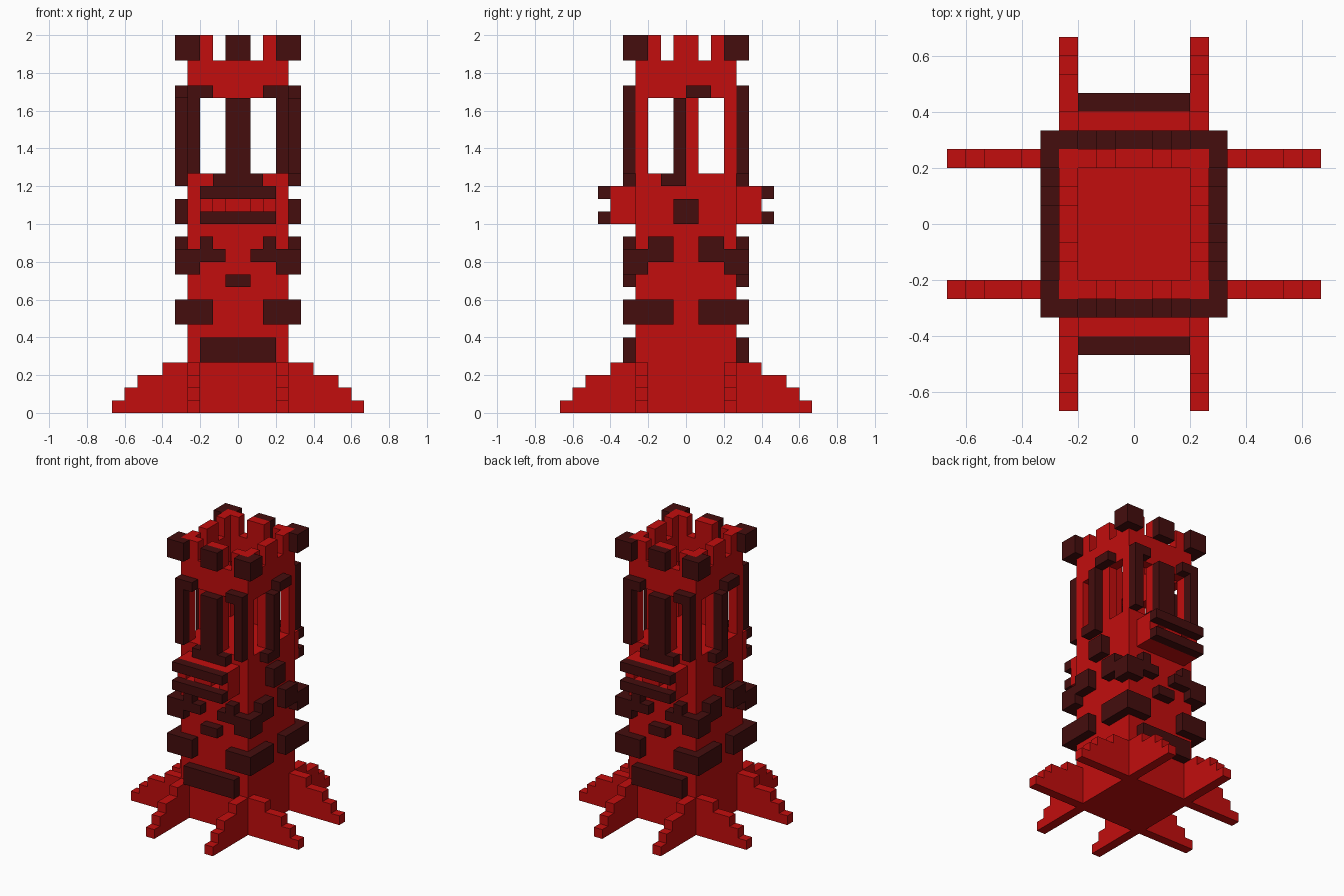
import bpy
import bmesh

if "Cube" in bpy.data.objects:
    bpy.data.objects.remove(bpy.data.objects["Cube"], do_unlink=True)

U = 2 / 30  # one block


def material(name, rgb):
    m = bpy.data.materials.new(name)
    m.use_nodes = True
    m.diffuse_color = (*rgb, 1)
    bsdf = m.node_tree.nodes["Principled BSDF"]
    bsdf.inputs["Base Color"].default_value = (*rgb, 1)
    bsdf.inputs["Roughness"].default_value = 0.8
    return m


RED = material("bright red", (0.54, 0.004, 0.004))
DARK = material("dark maroon", (0.058, 0.004, 0.004))

ONE = [(1, 1)]
HALF_TURN = [(1, 1), (-1, -1)]
FOUR = [(1, 1), (-1, 1), (1, -1), (-1, -1)]


def blocks(name, mat, boxes, copies=FOUR):
    """Boxes (x0, x1, y0, y1, z0, z1) in block units, repeated with flipped x and y."""
    spans = set()
    for x0, x1, y0, y1, z0, z1 in boxes:
        for sx, sy in copies:
            xs, ys = sorted((x0 * sx, x1 * sx)), sorted((y0 * sy, y1 * sy))
            spans.add((*xs, *ys, z0, z1))
    bm = bmesh.new()
    for x0, x1, y0, y1, z0, z1 in sorted(spans):
        cube = bmesh.ops.create_cube(bm, size=1)
        for v in cube["verts"]:
            v.co.x = U * (x1 if v.co.x > 0 else x0)
            v.co.y = U * (y1 if v.co.y > 0 else y0)
            v.co.z = U * (z1 if v.co.z > 0 else z0)
    me = bpy.data.meshes.new(name)
    bm.to_mesh(me)
    bm.free()
    me.materials.append(mat)
    ob = bpy.data.objects.new(name, me)
    bpy.context.collection.objects.link(ob)
    return ob


# Solid lower tower
blocks("tower_body", RED, [(-4, 4, -4, 4, 0, 19)], ONE)

# Stepped buttress fins
steps = [10, 9, 8, 6]
blocks("buttress_fins", RED,
       [(3, 4, 4, r, z, z + 1) for z, r in enumerate(steps)] +
       [(4, r, 3, 4, z, z + 1) for z, r in enumerate(steps)])

# Open window storey: corner posts and mullions
blocks("window_posts", RED, [(3, 4, 3, 4, 19, 25),
                             (-1, 1, 3, 4, 19, 25),
                             (3, 4, -1, 1, 19, 25)])

# Wall ring above the windows
blocks("upper_wall", RED, [(-4, 4, 3, 4, 25, 28), (3, 4, -3, 3, 25, 28)])

# Battlements
blocks("merlons", RED, [(2, 4, 3, 4, 28, 30), (3, 4, 2, 3, 28, 30),
                        (-1, 1, 3, 4, 28, 30), (3, 4, -1, 1, 28, 30)])
blocks("merlon_caps", DARK, [(3, 5, 4, 5, 28, 30), (4, 5, 3, 4, 28, 30),
                             (-1, 1, 4, 5, 28, 30)])

# Window trim on front and back
blocks("window_trim", DARK, [(3, 4, 4, 5, 19, 25), (2, 4, 4, 5, 25, 26),
                             (-1, 1, 4, 5, 19, 25), (-2, 2, 4, 5, 18, 19)])

# Stepped trim on the two sides
blocks("side_trim", DARK, [(4, 5, -2, 0, 18, 19), (4, 5, -1, 0, 19, 25),
                           (4, 5, 0, 2, 25, 26)], HALF_TURN)

# Balconies with rails
blocks("balcony", RED, [(-3, 3, 4, 6, 15, 16), (-3, 3, 4, 6, 17, 18),
                        (-3, 3, 4, 5, 16, 17),
                        (-1, 1, 5, 6, 16, 17), (2, 3, 5, 6, 16, 17)])
blocks("balcony_rails", DARK, [(-3, 3, 6, 7, 15, 16), (-3, 3, 6, 7, 17, 18)])

# Raised stones on the lower walls
blocks("side_stone", DARK, [(4, 5, -1, 1, 15, 17)])
blocks("corner_garland", DARK, [
    (3, 5, 4, 5, 11, 12), (4, 5, 3, 4, 11, 12),
    (1, 5, 4, 5, 12, 13), (4, 5, 1, 4, 12, 13),
    (2, 3, 4, 5, 13, 14), (4, 5, 1, 3, 13, 14)])
blocks("front_stone", DARK, [(-1, 1, 4, 5, 10, 11)])
blocks("corner_stones", DARK, [(2, 5, 4, 5, 7, 9), (4, 5, 1, 4, 7, 9)])
blocks("base_stone", DARK, [(-3, 3, 4, 5, 4, 6)])
